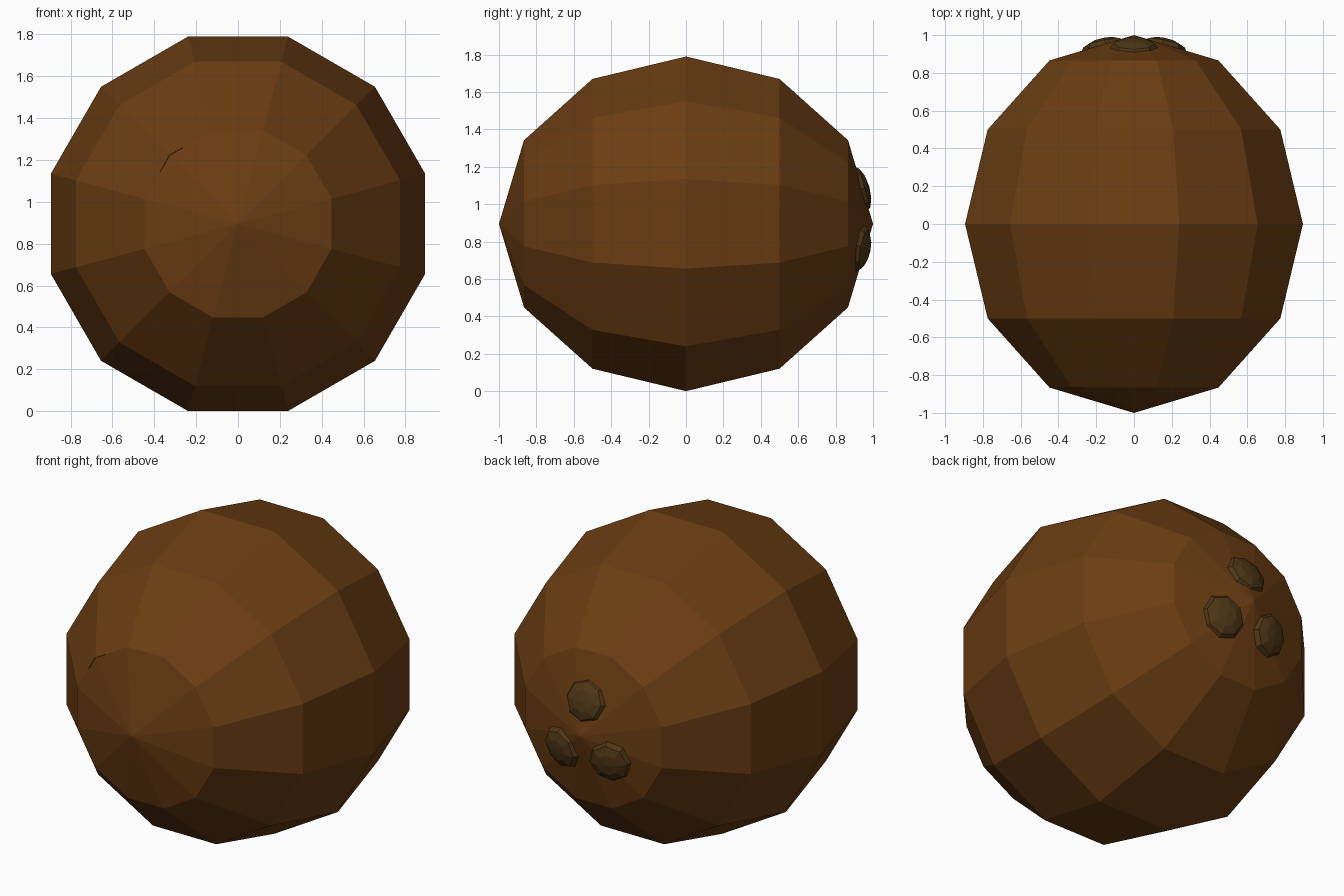
import bpy, bmesh, math
from mathutils import Matrix, Vector

if "Cube" in bpy.data.objects:
    bpy.data.objects.remove(bpy.data.objects["Cube"])

CENTRE = Vector((0, 0, 0.895))
RADIUS = 0.926


def material(name, rgb):
    m = bpy.data.materials.new(name)
    m.diffuse_color = (*rgb, 1)
    m.use_nodes = True
    m.node_tree.nodes["Principled BSDF"].inputs["Base Color"].default_value = m.diffuse_color
    return m


husk = material("husk brown", (0.145, 0.046, 0.006))
dark = material("dark olive brown", (0.078, 0.037, 0.008))


def ball(name, segments, rings, matrix, mat):
    """Flat-faced UV sphere placed by a matrix."""
    bm = bmesh.new()
    bmesh.ops.create_uvsphere(bm, u_segments=segments, v_segments=rings, radius=1)
    bmesh.ops.transform(bm, matrix=matrix, verts=bm.verts)
    bmesh.ops.recalc_face_normals(bm, faces=bm.faces)
    me = bpy.data.meshes.new(name)
    bm.to_mesh(me)
    bm.free()
    me.materials.append(mat)
    ob = bpy.data.objects.new(name, me)
    bpy.context.collection.objects.link(ob)
    return ob


# shell: twelve-sided, poles on the y axis, slightly long
ball("shell", 12, 6,
     Matrix.Translation(CENTRE)
     @ Matrix.Rotation(math.radians(-90), 4, 'X')
     @ Matrix.Rotation(math.radians(15), 4, 'Z')
     @ Matrix.Diagonal((RADIUS, RADIUS, 1, 1)), husk)

# three flattened eyes around the back pole, tilted to lie on the shell
for i, (x, z) in enumerate([(0, 0.185), (-0.157, -0.13), (0.157, -0.13)]):
    radial = Vector((x, 0, z)).normalized()
    normal = (Vector((0, 1, 0)) + radial * 0.29).normalized()
    side = radial.cross(normal).normalized()
    up = normal.cross(side)
    basis = Matrix((side, up, normal)).transposed().to_4x4()
    ball(f"eye_{i + 1}", 8, 6,
         Matrix.Translation(CENTRE + Vector((x, 0.93, z))) @ basis
         @ Matrix.Diagonal((0.128, 0.125, 0.052, 1)), dark)


# fine crack on the front, following the shell's edges around one corner
def ring_point(deg):
    a = math.radians(deg)
    return Vector((math.cos(a), 0, math.sin(a))) * RADIUS * 0.5 + CENTRE - Vector((0, 0.866, 0))


corner = ring_point(135)
path = [corner.lerp(ring_point(165), 0.38), corner, corner.lerp(ring_point(105), 0.3)]
curve = bpy.data.curves.new("crack", 'CURVE')
curve.dimensions = '3D'
curve.bevel_depth = 0.002
curve.bevel_resolution = 0
spline = curve.splines.new('POLY')
spline.points.add(len(path) - 1)
for p, co in zip(spline.points, path):
    p.co = (*co, 1)
curve.materials.append(dark)
bpy.context.collection.objects.link(bpy.data.objects.new("crack", curve))
